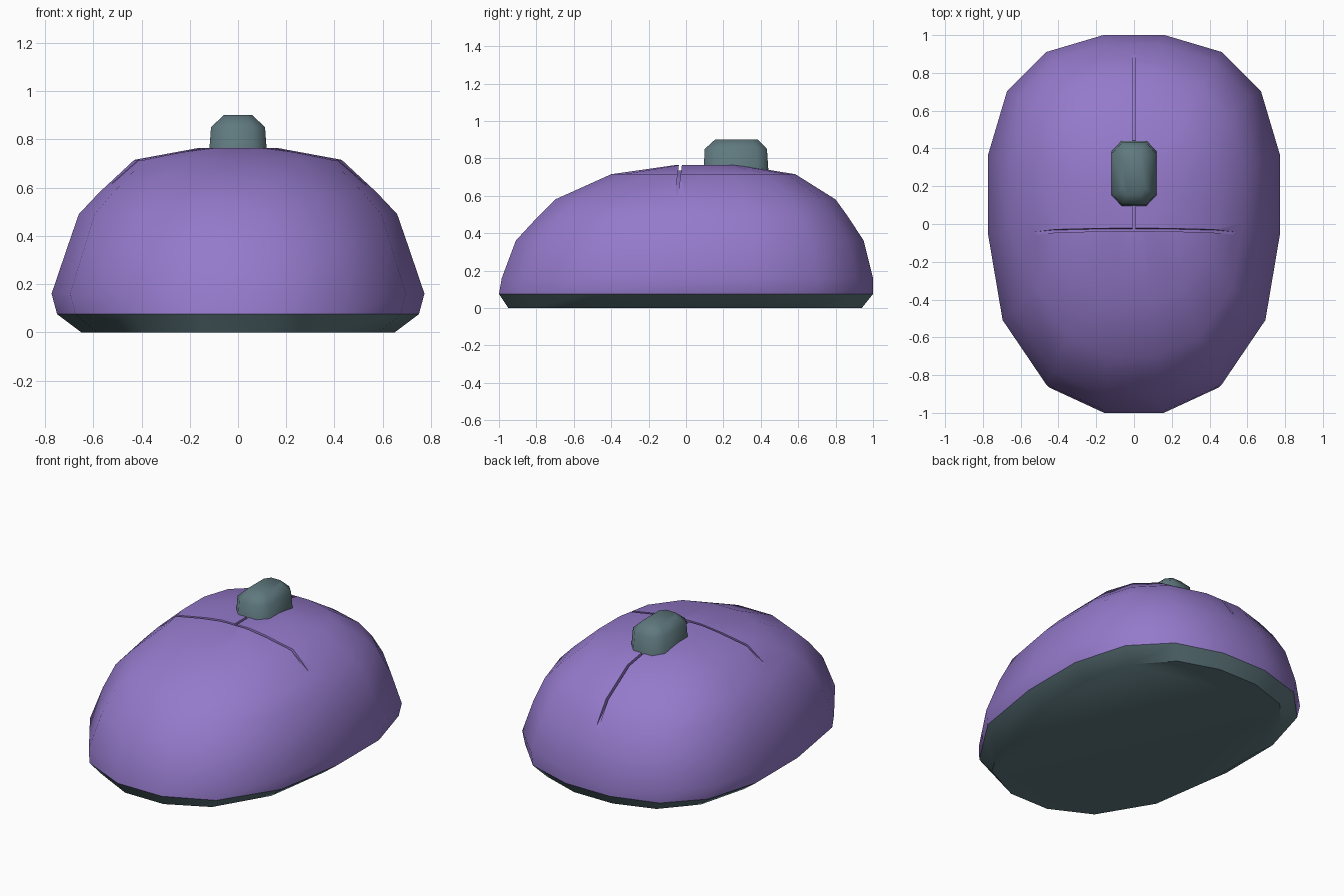
import bpy, bmesh, math

if "Cube" in bpy.data.objects:
    bpy.data.objects.remove(bpy.data.objects["Cube"])


def material(name, rgb):
    m = bpy.data.materials.new(name)
    m.diffuse_color = (*rgb, 1)
    m.use_nodes = True
    m.node_tree.nodes["Principled BSDF"].inputs["Base Color"].default_value = m.diffuse_color
    return m


PURPLE = material("purple", (0.301, 0.195, 0.60))
SLATE = material("slate grey", (0.114, 0.19, 0.21))


def finish(name, bm, mat, angle=50):
    bmesh.ops.recalc_face_normals(bm, faces=bm.faces)
    me = bpy.data.meshes.new(name)
    bm.to_mesh(me)
    bm.free()
    ob = bpy.data.objects.new(name, me)
    bpy.context.collection.objects.link(ob)
    me.materials.append(mat)
    smooth(ob, angle)
    return ob


def smooth(ob, angle):
    bpy.ops.object.select_all(action='DESELECT')
    bpy.context.view_layer.objects.active = ob
    ob.select_set(True)
    bpy.ops.object.shade_smooth_by_angle(angle=math.radians(angle))


def loft(name, outline, rings, mat, angle=50):
    """Stack scaled copies of a unit outline; ring = (z, half width, y min, y max)."""
    bm = bmesh.new()
    loops = []
    for z, hx, y0, y1 in rings:
        c, h = (y0 + y1) / 2, (y1 - y0) / 2
        loops.append([bm.verts.new((u * hx, c + v * h, z)) for u, v in outline])
    n = len(outline)
    for a, b in zip(loops, loops[1:]):
        for i in range(n):
            j = (i + 1) % n
            bm.faces.new((a[i], a[j], b[j], b[i]))
    bm.faces.new(loops[0])
    bm.faces.new(loops[-1])
    return finish(name, bm, mat, angle)


def mirrored(half):
    return half + [(-x, y) for x, y in reversed(half)]


# Plan outline of the mouse, right half from back to front
plan = mirrored([(0.21, -1), (0.60, -0.865), (0.90, -0.52), (1, -0.06),
                 (1, 0.36), (0.87, 0.70), (0.60, 0.91), (0.21, 1)])

# Base plate
loft("base", plan, [(0, 0.65, -0.95, 0.94), (0.075, 0.75, -1, 1)], SLATE, 40)

# Domed shell
shell = loft("shell", plan, [
    (0.075, 0.75, -1, 1), (0.16, 0.773, -0.985, 1),
    (0.36, 0.705, -0.91, 0.95), (0.49, 0.66, -0.79, 0.865),
    (0.58, 0.575, -0.70, 0.80), (0.715, 0.43, -0.40, 0.585),
    (0.765, 0.16, -0.05, 0.28)], PURPLE, 60)


def groove(points, place):
    """Cut a thin slot whose floor follows the points."""
    pts = points + [(points[-1][0], 1), (points[0][0], 1)]
    bm = bmesh.new()
    sides = [[bm.verts.new(place(s, z, w)) for s, z in pts] for w in (-0.008, 0.008)]
    n = len(pts)
    for i in range(n):
        j = (i + 1) % n
        bm.faces.new((sides[0][i], sides[0][j], sides[1][j], sides[1][i]))
    for side in sides:
        bm.faces.new(side)
    cutter = finish("groove_cutter", bm, PURPLE)
    cutter.hide_render = True
    mod = shell.modifiers.new("groove", 'BOOLEAN')
    mod.operation = 'DIFFERENCE'
    mod.solver = 'EXACT'
    mod.object = cutter
    bpy.context.view_layer.objects.active = shell
    bpy.ops.object.modifier_apply(modifier=mod.name)
    bpy.data.objects.remove(cutter)


# Seam across the shell, leaning slightly back, and seam between the buttons
groove([(-0.64, 0.53), (-0.43, 0.685), (-0.16, 0.735),
        (0.16, 0.735), (0.43, 0.685), (0.64, 0.53)],
       lambda s, z, w: (s, -0.03 + w + (z - 0.765) * 0.13, z))
groove([(-0.03, 0.735), (0.28, 0.735), (0.57, 0.69), (0.78, 0.555), (0.92, 0.42)],
       lambda s, z, w: (w, s, z))
smooth(shell, 50)

# Scroll wheel
wheel_plan = mirrored([(0.55, -1), (1, -0.67), (1, 0.67), (0.55, 1)])
loft("scroll_wheel", wheel_plan, [
    (0.70, 0.123, 0.093, 0.443), (0.85, 0.112, 0.10, 0.433),
    (0.90, 0.06, 0.155, 0.385)], SLATE, 60)
